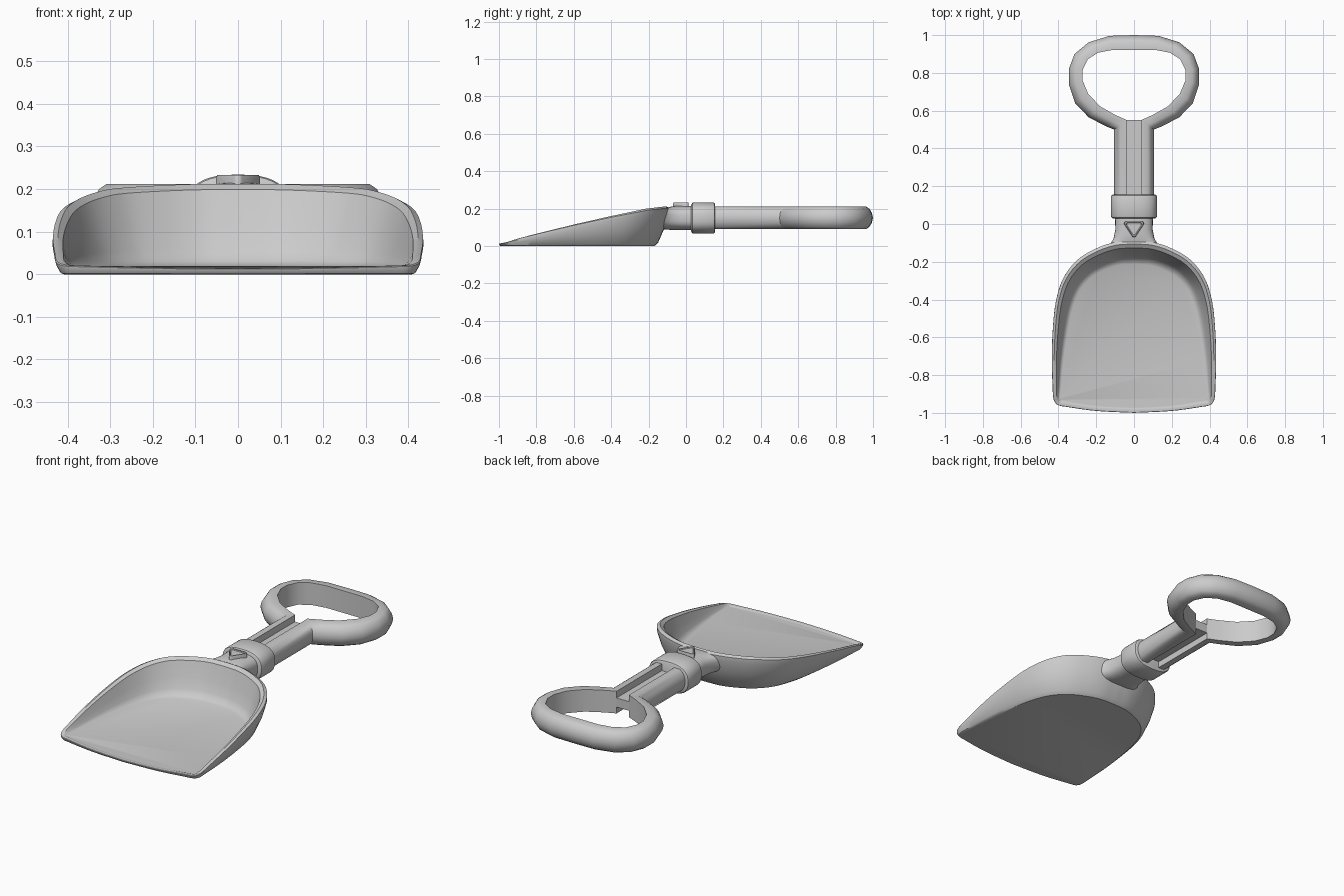
import bpy, bmesh, math
from mathutils import Vector

if "Cube" in bpy.data.objects:
    bpy.data.objects.remove(bpy.data.objects["Cube"])


def make(name, bm, angle=35):
    bmesh.ops.recalc_face_normals(bm, faces=bm.faces[:])
    me = bpy.data.meshes.new(name)
    bm.to_mesh(me)
    bm.free()
    ob = bpy.data.objects.new(name, me)
    bpy.context.collection.objects.link(ob)
    bpy.ops.object.select_all(action='DESELECT')
    ob.select_set(True)
    bpy.context.view_layer.objects.active = ob
    bpy.ops.object.shade_smooth_by_angle(angle=math.radians(angle))
    return ob


def loft(name, rings, angle=35):
    """Bridge closed rings of equal length and cap both ends."""
    bm = bmesh.new()
    vs = [[bm.verts.new(p) for p in r] for r in rings]
    n = len(vs[0])
    for a, b in zip(vs, vs[1:]):
        for i in range(n):
            j = (i + 1) % n
            bm.faces.new((a[i], a[j], b[j], b[i]))
    bm.faces.new(vs[0][::-1])
    bm.faces.new(vs[-1])
    return make(name, bm, angle)


def smooth_path(pts, steps):
    """Smooth curve through unevenly spaced points."""
    pts = [Vector(p) for p in pts]
    t = [0]
    for a, b in zip(pts, pts[1:]):
        t.append(t[-1] + (b - a).length)
    last = len(pts) - 1
    tan = [(pts[min(i + 1, last)] - pts[max(i - 1, 0)]) /
           (t[min(i + 1, last)] - t[max(i - 1, 0)]) for i in range(last + 1)]
    out = []
    for i in range(last):
        d = t[i + 1] - t[i]
        for k in range(steps):
            s = k / steps
            out.append(pts[i] * (2*s**3 - 3*s*s + 1) + tan[i] * d * (s**3 - 2*s*s + s)
                       + pts[i + 1] * (3*s*s - 2*s**3) + tan[i + 1] * d * (s**3 - s*s))
    return out + [pts[-1]]


def lerp_table(tab, v):
    for (a, za), (b, zb) in zip(tab, tab[1:]):
        if v <= b:
            return za + (zb - za) * max(0, (v - a) / (b - a))
    return tab[-1][1]


def oval(y, hw, hh, cz=0.15, power=2.8, n=40):
    """Squarish oval section across the shaft."""
    ring = []
    for i in range(n):
        a = 2 * math.pi * i / n
        c, s = math.cos(a), math.sin(a)
        ring.append(Vector((hw * math.copysign(abs(c) ** (2 / power), c), y,
                            cz + hh * math.copysign(abs(s) ** (2 / power), s))))
    return ring


# Scoop: half outline from front centre to back centre, mirrored into a loop
half = smooth_path([(0, -1), (.2, -.99), (.36, -.968), (.405, -.958), (.426, -.93),
                    (.432, -.86), (.437, -.72), (.432, -.55), (.415, -.4), (.375, -.28),
                    (.3, -.185), (.2, -.125), (.1, -.092), (0, -.085)], 5)
loop = half + [Vector((-p.x, p.y)) for p in half[-2:0:-1]]
heights = [(-1, .014), (-.96, .022), (-.9, .04), (-.8, .066), (-.6, .115),
           (-.4, .16), (-.2, .2), (-.08, .213)]
# Wall section: inset (constant, per height), then outer or inner height fraction
wall = [(.008, .36, 'o', 0), (.003, .29, 'o', .08), (0, .12, 'o', .5), (0, .02, 'o', .85),
        (.002, .01, 'o', .96), (.01, .05, 'o', 1), (.016, .12, 'i', .93),
        (.018, .23, 'i', .5), (.019, .33, 'i', .2), (.02, .4, 'i', .06), (.022, .5, 'i', 0)]
rings = []
for c, k, side, frac in wall:
    ring = []
    for i, p in enumerate(loop):
        d = (loop[(i + 1) % len(loop)] - loop[i - 1]).normalized()
        h = lerp_table(heights, p.y)
        floor = min(.02, .8 * h) if side == 'i' else 0
        q = p + Vector((-d.y, d.x)) * (c + k * h)
        ring.append((q.x, q.y, floor + (h - floor) * frac))
    rings.append(ring)
loft("scoop", rings)

# Neck: flares into the sloping back wall of the scoop
sections = []
for y, hw, hh, shear in [(-.1, .16, .056, 1), (-.085, .13, .06, .85), (-.06, .108, .064, .4),
                         (-.03, .099, .065, 0), (.05, .1, .065, 0)]:
    ring = oval(y, hw, hh)
    for p in ring:
        p.y -= shear * (.022 * (p.x / hw) ** 2 + .33 * (.205 - p.z))
    sections.append(ring)
loft("neck", sections)

# Collar
loft("collar", [oval(y, .122 - e, .084 - e, power=2.6) for y, e in
                [(.028, .012), (.034, .003), (.042, 0), (.145, 0), (.152, .003), (.156, .01)]])

# Triangular button on the neck
tri = []
for cx, cy, mid in [(.04, .002, 35), (-.04, .002, 145), (0, -.058, 270)]:
    for k in range(-2, 3):
        a = math.radians(mid + k * 27)
        tri.append((cx + .012 * math.cos(a), cy + .012 * math.sin(a)))
levels = [(1, .19), (1, .225), (.94, .233), (.8, .233), (.74, .228)]
loft("button", [[(x * s, -.018 + (y + .018) * s, z) for x, y in tri] for s, z in levels])

# Handle: D-shaped rail swept up one side, round the grip and down the other
pairs = [(.038, .12, .105, .12), (.038, .55, .105, .5), (.1, .578, .15, .518),
         (.18, .623, .24, .565), (.243, .69, .312, .64), (.272, .76, .345, .74),
         (.272, .815, .345, .82), (.245, .872, .315, .9), (.19, .907, .24, .962),
         (.11, .922, .13, .996), (0, .922, 0, 1.0)]
pairs += [(-a, b, -c, d) for a, b, c, d in pairs[-2::-1]]
dprof = [(0, .09), (.5, .09), (.74, .102), (.92, .124), (1, .151),
         (.92, .178), (.74, .2), (.5, .212), (0, .212)]
loft("handle_grip", [[(ix + (ox - ix) * f, iy + (oy - iy) * f, z) for f, z in dprof]
                     for ix, iy, ox, oy in pairs], 40)

# Web joining the two rails, recessed on both faces
bm = bmesh.new()
bmesh.ops.create_cube(bm, size=1)
for v in bm.verts:
    v.co = (v.co.x * .08, .335 + v.co.y * .43, .15 + v.co.z * .05)
make("handle_web", bm)
